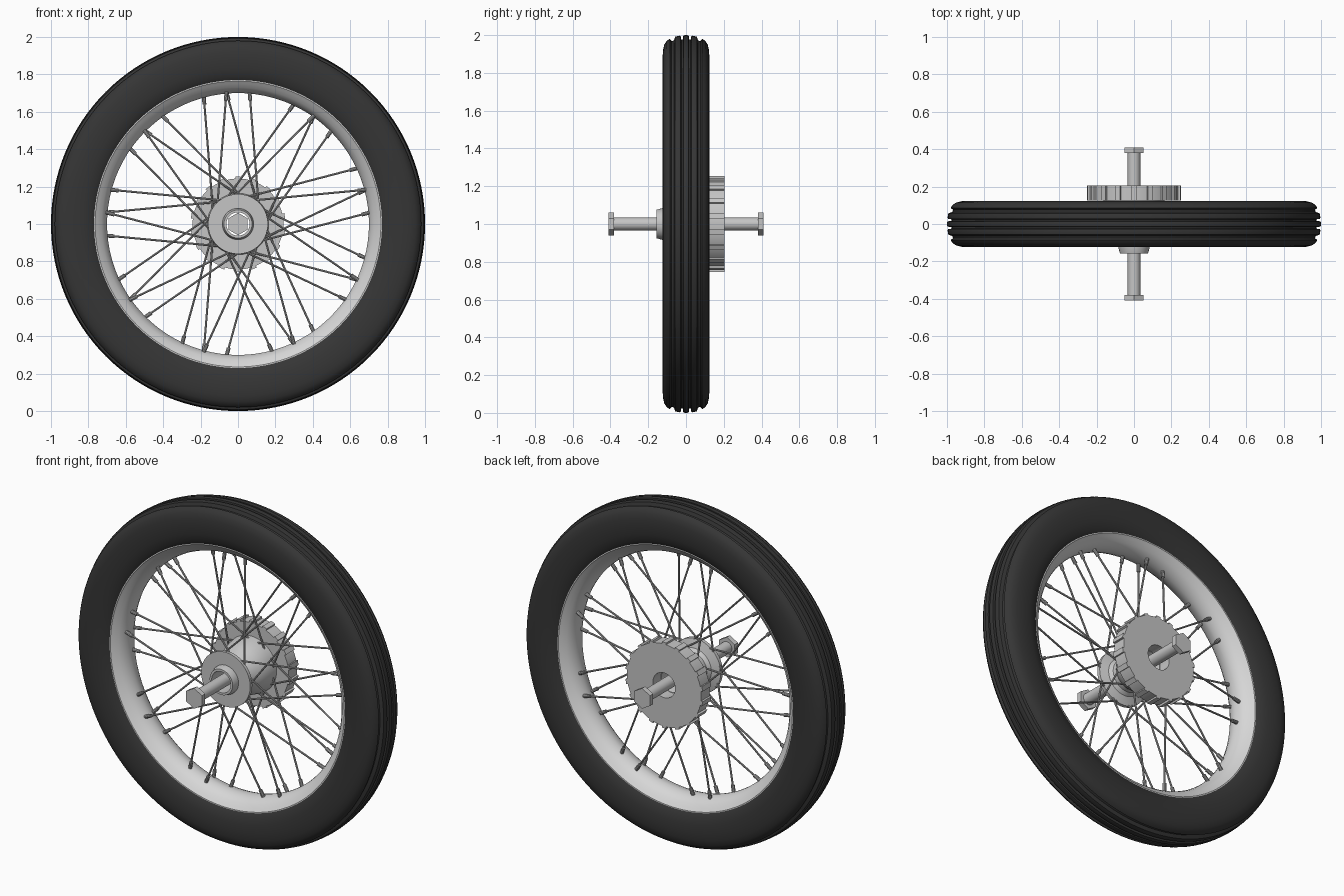
import bpy, bmesh, math
from mathutils import Vector

if "Cube" in bpy.data.objects:
    bpy.data.objects.remove(bpy.data.objects["Cube"])

CENTRE_Z = 1.0


def material(name, value):
    m = bpy.data.materials.new(name)
    m.diffuse_color = (*value, 1)
    m.use_nodes = True
    m.node_tree.nodes["Principled BSDF"].inputs["Base Color"].default_value = m.diffuse_color
    return m


RUBBER = material("black rubber", (0.036, 0.036, 0.036))
METAL = material("light metal", (0.56, 0.56, 0.56))
BRIGHT = material("bright rim metal", (0.68, 0.68, 0.68))
SPOKE = material("spoke steel", (0.42, 0.42, 0.42))


def finish(bm, name, mat, angle=35):
    bmesh.ops.recalc_face_normals(bm, faces=bm.faces)
    mesh = bpy.data.meshes.new(name)
    bm.to_mesh(mesh)
    bm.free()
    mesh.materials.append(mat)
    ob = bpy.data.objects.new(name, mesh)
    bpy.context.collection.objects.link(ob)
    bpy.ops.object.select_all(action='DESELECT')
    ob.select_set(True)
    bpy.context.view_layer.objects.active = ob
    bpy.ops.object.shade_smooth_by_angle(angle=math.radians(angle))
    return ob


def polar(r, a, y):
    return Vector((r * math.cos(a), y, CENTRE_Z + r * math.sin(a)))


def lathe(name, profile, mat, steps=64, angle=35, phase=0.0):
    """Spin a closed (radius, y) profile around the axle line."""
    bm = bmesh.new()
    rings = [[bm.verts.new(polar(r, phase + math.tau * i / steps, y))
              for r, y in profile] for i in range(steps)]
    n = len(profile)
    for i in range(steps):
        a, b = rings[i], rings[(i + 1) % steps]
        for j in range(n):
            k = (j + 1) % n
            bm.faces.new((a[j], a[k], b[k], b[j]))
    return finish(bm, name, mat, angle)


def mirrored(half):
    """Close a half profile (y > 0) with its reflection."""
    return half + [(r, -y) for r, y in reversed(half)]


def rod(bm, a, b, radius, sides):
    d = b - a
    u = d.orthogonal().normalized()
    v = d.normalized().cross(u)
    ends = [[bm.verts.new(p + radius * (u * math.cos(math.tau * i / sides)
             + v * math.sin(math.tau * i / sides))) for i in range(sides)]
            for p in (a, b)]
    for i in range(sides):
        j = (i + 1) % sides
        bm.faces.new((ends[0][i], ends[0][j], ends[1][j], ends[1][i]))
    bm.faces.new(ends[0][::-1])
    bm.faces.new(ends[1])


# tyre with four tread grooves
lathe("tyre", mirrored([
    (0.755, 0.088), (0.768, 0.098), (0.79, 0.111), (0.83, 0.121),
    (0.88, 0.124), (0.92, 0.122), (0.95, 0.115), (0.97, 0.102),
    (0.98, 0.086), (0.968, 0.076), (0.972, 0.064), (0.992, 0.057),
    (0.997, 0.036), (0.995, 0.028), (0.977, 0.025), (0.977, 0.017),
    (0.998, 0.014), (1.0, 0.004)]), RUBBER, 128)

# rim, bulging toward the hub
lathe("rim", mirrored([
    (0.785, 0.075), (0.772, 0.099), (0.764, 0.099), (0.75, 0.088),
    (0.73, 0.072), (0.714, 0.052), (0.704, 0.028), (0.70, 0.008)]),
    BRIGHT, 128)

# hub shell with front flange, boss and bulging body, hollow bore
lathe("hub", [
    (0.062, -0.157), (0.075, -0.157), (0.084, -0.125), (0.084, -0.115),
    (0.16, -0.115), (0.16, -0.095), (0.11, -0.08), (0.095, -0.06),
    (0.095, -0.035), (0.112, -0.015), (0.135, 0.015), (0.15, 0.05),
    (0.16, 0.09), (0.165, 0.13), (0.07, 0.13), (0.062, 0.10)], METAL)

# rear drum
lathe("drum", [(0.073, 0.125), (0.243, 0.125), (0.243, 0.205),
               (0.073, 0.205)], METAL, 72)

# eighteen narrow ribs around the drum
bm = bmesh.new()
for i in range(18):
    a = math.tau * (i + 0.5) / 18
    corners = [polar(r, a + s * 0.055, y) for y in (0.125, 0.205)
               for r, s in ((0.235, -1), (0.254, -1), (0.254, 1), (0.235, 1))]
    v = [bm.verts.new(c) for c in corners]
    for f in ((0, 1, 2, 3), (4, 5, 6, 7), (0, 1, 5, 4), (1, 2, 6, 5),
              (2, 3, 7, 6), (3, 0, 4, 7)):
        bm.faces.new([v[k] for k in f])
finish(bm, "drum_ribs", METAL)

# axle rod and hexagonal end heads
bm = bmesh.new()
rod(bm, Vector((0, -0.39, CENTRE_Z)), Vector((0, 0.39, CENTRE_Z)), 0.034, 32)
finish(bm, "axle", METAL)
for side, name in ((-1, "front_axle_head"), (1, "rear_axle_head")):
    bm = bmesh.new()
    rings = [[bm.verts.new(polar(0.06, math.pi / 6 + i * math.pi / 3, side * y))
              for i in range(6)] for y in (0.38, 0.41)]
    for i in range(6):
        j = (i + 1) % 6
        bm.faces.new((rings[0][i], rings[0][j], rings[1][j], rings[1][i]))
    for ring in rings:
        bm.faces.new(ring)
    finish(bm, name, METAL)

# crossed spokes: rim angle, lacing offset, hub radius, hub y, rim y
LACING = [(85, -45, 0.145, -0.10, -0.02), (95, 45, 0.145, -0.10, -0.035),
          (95, -45, 0.155, 0.105, 0.035), (105, 45, 0.155, 0.105, 0.02)]
spokes, nipples = bmesh.new(), bmesh.new()
for g in range(9):
    for ang, off, hub_r, hub_y, rim_y in LACING:
        a = math.radians(ang + 40 * g)
        inner = polar(hub_r, a + math.radians(off), hub_y)
        outer = polar(0.708, a, rim_y)
        rod(spokes, inner, outer, 0.0055, 8)
        rod(nipples, outer, outer + (inner - outer).normalized() * 0.045,
            0.0105, 10)
finish(spokes, "spokes", SPOKE)
finish(nipples, "spoke_nipples", SPOKE)
